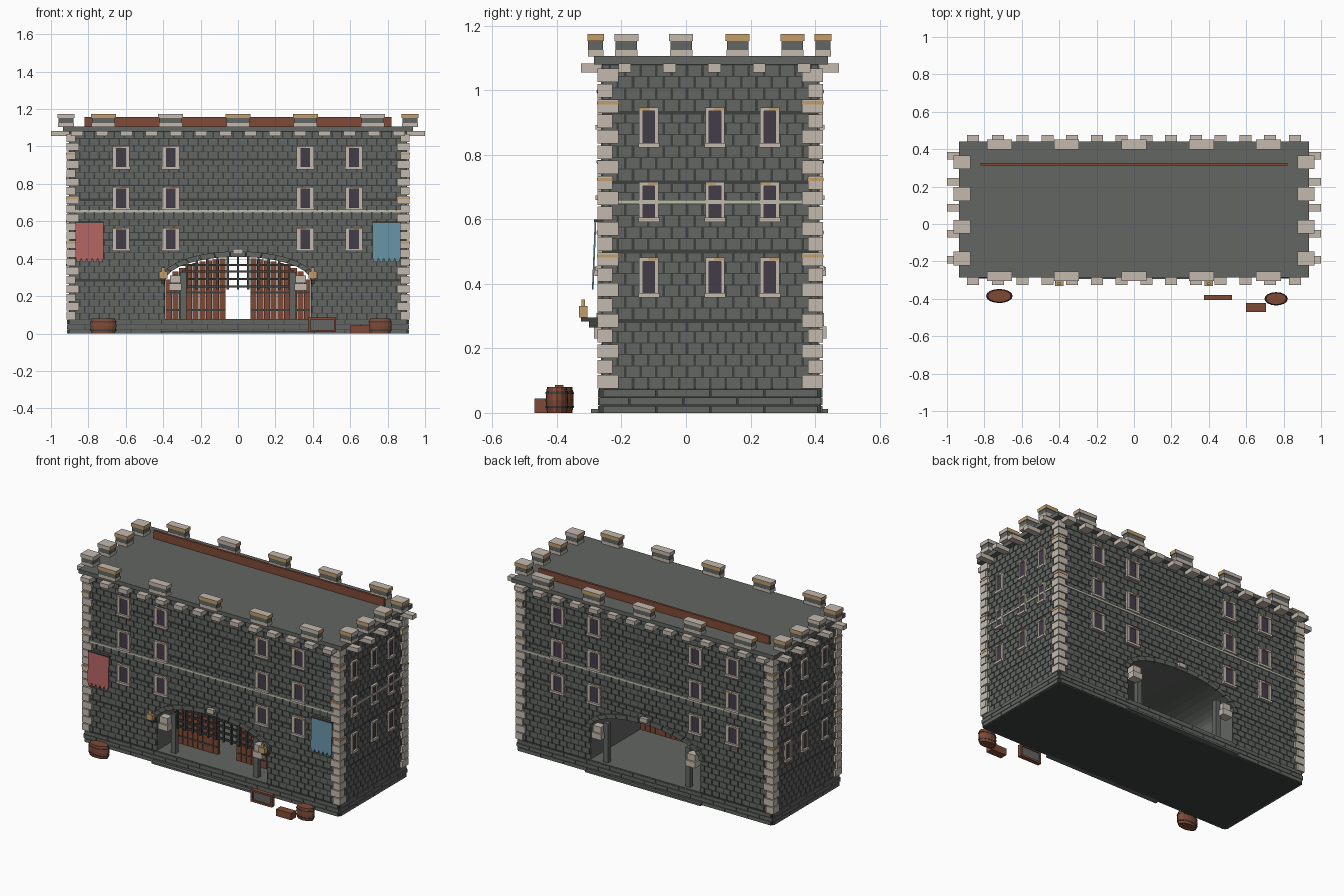
import bpy, bmesh, math, random
from mathutils import Matrix, Vector

if "Cube" in bpy.data.objects:
    bpy.data.objects.remove(bpy.data.objects["Cube"])

random.seed(4)


def mat(name, r, g, b):
    m = bpy.data.materials.new(name)
    lin = [((c / 255 + 0.055) / 1.055) ** 2.4 for c in (r, g, b)]
    m.diffuse_color = (*lin, 1)
    m.use_nodes = True
    m.node_tree.nodes["Principled BSDF"].inputs["Base Color"].default_value = m.diffuse_color
    return m


STONE = mat("grey stone", 98, 102, 98)
MORTAR = mat("dark mortar", 62, 65, 63)
LIGHT = mat("pale stone", 196, 186, 175)
TAN = mat("tan stone", 194, 158, 108)
COURSE = mat("cream course", 190, 190, 172)
WOOD = mat("red brown wood", 128, 74, 54)
GLASS = mat("dark glass", 68, 60, 74)
RED = mat("red cloth", 178, 100, 98)
BLUE = mat("blue cloth", 104, 146, 165)

X, Y0, Y1, Z0, Z1 = 0.9, -0.26, 0.41, 0.075, 1.08   # wall planes
AW, AZ, AH = 0.39, 0.28, 0.13                      # arch half width, spring, rise


def finish(name, bm, *mats):
    bmesh.ops.recalc_face_normals(bm, faces=bm.faces)
    me = bpy.data.meshes.new(name)
    bm.to_mesh(me)
    bm.free()
    ob = bpy.data.objects.new(name, me)
    for m in mats:
        me.materials.append(m)
    bpy.context.collection.objects.link(ob)
    return ob


def boxes(name, m, items):
    """One object from (x0, x1, y0, y1, z0, z1) boxes."""
    bm = bmesh.new()
    for x0, x1, y0, y1, z0, z1 in items:
        mx = Matrix.Translation(((x0 + x1) / 2, (y0 + y1) / 2, (z0 + z1) / 2))
        bmesh.ops.create_cube(bm, size=1, matrix=mx @ Matrix.Diagonal((abs(x1 - x0), abs(y1 - y0), z1 - z0, 1)))
    return finish(name, bm, m)


def prism(bm, pts, y0, y1):
    """Extrude an XZ outline along y."""
    f = bm.faces.new([bm.verts.new((x, y0, z)) for x, z in pts])
    ex = bmesh.ops.extrude_face_region(bm, geom=[f])["geom"]
    bmesh.ops.translate(bm, vec=(0, y1 - y0, 0), verts=[v for v in ex if isinstance(v, bmesh.types.BMVert)])


def on(side, u0, u1, d0, d1, z0, z1):
    """Box on a wall: u along the wall, d outwards."""
    if side == "front":
        return (u0, u1, Y0 - d1, Y0 - d0, z0, z1)
    if side == "back":
        return (u0, u1, Y1 + d0, Y1 + d1, z0, z1)
    if side == "right":
        return (X + d0, X + d1, u0, u1, z0, z1)
    return (-X - d1, -X - d0, u0, u1, z0, z1)


SIDES = ("front", "back", "left", "right")


def span(side):
    return (-X, X) if side in ("front", "back") else (Y0, Y1)


def arch(t, grow=0.0):
    return ((AW + grow) * math.cos(t), AZ + (AH + grow) * math.sin(t))


# wall core with arched passage
arc = [arch(math.pi * (1 - i / 20)) for i in range(21)]
bm = bmesh.new()
prism(bm, [(-X, Z0), (-AW, Z0)] + arc + [(AW, Z0), (X, Z0), (X, Z1), (-X, Z1)], Y0, Y1)
core = finish("wall_core", bm, MORTAR, STONE)
for p in core.data.polygons:
    if abs(p.center.x) < 0.41 and p.center.z < 0.5 and abs(p.normal.y) < 0.5:
        p.material_index = 1

# wall bricks, running bond, clipped at the arch
ROWS = 28
H = (Z1 - Z0) / ROWS
bricks = []
for s in SIDES:
    a, b = span(s)
    n = 34 if b - a > 1 else 14
    w = (b - a) / n
    for r in range(ROWS):
        z0 = Z0 + r * H
        z1 = z0 + H - (0.012 if r % 6 == 5 else 0.003)
        q = max(0, z0 - AZ) / AH
        xo = AW * math.sqrt(1 - q * q) if q < 1 else 0
        for k in range(n + 1):
            u0 = max(a, a + (k - 0.5 * (r % 2)) * w) + 0.004
            u1 = min(b, a + (k + 1 - 0.5 * (r % 2)) * w) - 0.004
            if s in ("front", "back") and xo:
                if u0 < 0:
                    u1 = min(u1, -xo)
                else:
                    u0 = max(u0, xo)
            if u1 - u0 > 0.006:
                bricks.append(on(s, u0, u1, -0.002, 0.004, z0, z1))
boxes("wall_bricks", STONE, bricks)

# plinth with three courses, passage floor and thresholds
boxes("plinth_core", MORTAR, [(-0.905, 0.905, -0.268, 0.418, 0, Z0)])
slabs = [(-AW, AW, -0.27, 0.42, 0.07, 0.078)]
for s in SIDES:
    a, b = span(s)
    n = round((b - a) / 0.17)
    w = (b - a) / n
    for r in range(3):
        for k in range(n + 1):
            u0 = max(a - 0.01, a + (k - 0.5 * (r % 2)) * w) + 0.002
            u1 = min(b + 0.01, a + (k + 1 - 0.5 * (r % 2)) * w) - 0.002
            if u1 - u0 > 0.01:
                slabs.append(on(s, u0, u1, 0, 0.013, r * 0.025, r * 0.025 + 0.022))
slabs += [(-0.41, 0.41, -0.295, -0.26, 0, 0.012), (-0.41, 0.41, 0.41, 0.44, 0, 0.012)]
boxes("plinth_slabs", STONE, slabs)

# string course
boxes("string_course", COURSE, [on(s, *span(s), 0, 0.01, 0.647, 0.66) for s in SIDES])

# corner quoins, alternating long and short
quoins, stains = [], []
for sx in (-1, 1):
    for y, sy in ((Y0, -1), (Y1, 1)):
        for i in range(21):
            lx, ly = (0.05, 0.032) if i % 2 else (0.032, 0.05)
            z = 0.075 + i * 0.0475
            x0, x1 = sorted((sx * (X + 0.018), sx * (X - lx)))
            y0, y1 = sorted((y + sy * 0.014, y - sy * ly))
            quoins.append((x0, x1, y0, y1, z, z + 0.042))
            if i in (8, 13, 18):
                stains.append((x0 - 0.002, x1 + 0.002, y0 - 0.002, y1 + 0.002, z + 0.026, z + 0.036))
boxes("quoins", LIGHT, quoins)
boxes("quoin_stains", TAN, stains)

# windows: surround of four stones, glass plate, tan patch on the lintel
frames, panes, patches = [], [], []
for s in SIDES:
    long = s in ("front", "back")
    us = (-0.625, -0.36, 0.36, 0.62) if long else (-0.115, 0.09, 0.26)
    zs = (0.503, 0.722, 0.94) if long else (0.42, 0.653, 0.885)
    hw, gw = (0.046, 0.026) if long else (0.03, 0.018)
    for u in us:
        for z in zs:
            frames += [on(s, u - hw, u + hw, 0, 0.016, z + 0.05, z + 0.062),
                       on(s, u - hw - 0.003, u + hw + 0.003, 0, 0.02, z - 0.062, z - 0.048),
                       on(s, u - hw, u - gw, 0, 0.014, z - 0.05, z + 0.052),
                       on(s, u + gw, u + hw, 0, 0.014, z - 0.05, z + 0.052)]
            panes.append(on(s, u - gw, u + gw, 0, 0.007, z - 0.049, z + 0.051))
            c = u + random.choice((-1, 1)) * hw * 0.4
            patches.append(on(s, c - hw * 0.5, c + hw * 0.5, 0.01, 0.018, z + 0.053, z + 0.06))
boxes("window_surrounds", LIGHT, frames)
boxes("window_glass", GLASS, panes)
boxes("window_stains", TAN, patches)

# roof slab, corbels below it, ridge beam
boxes("roof_slab", STONE, [(-0.935, 0.935, -0.285, 0.44, 1.08, 1.106)])
corbels = []
for s in SIDES:
    us = [-0.86 + i * 0.1323 for i in range(14)] if s in ("front", "back") else [-0.19 + i * 0.139 for i in range(5)]
    d = 0.065 if s in ("front", "back") else 0.1
    hw = 0.032 if d < 0.08 else 0.02
    corbels += [on(s, u - hw, u + hw, 0, d, 1.055, 1.083) for u in us]
boxes("corbels", LIGHT, corbels)
boxes("roof_beam", WOOD, [(-0.82, 0.82, 0.312, 0.326, 1.1, 1.158)])

# battlements: pale base, grey block, cap with tan sides
spots = [(x, y, 0.067, 0.026) for x in (-0.72, -0.36, 0, 0.36, 0.72) for y in (-0.28, 0.425)]
spots += [(x, y, 0.045, 0.037) for x in (-0.92, 0.92) for y in (-0.185, -0.015, 0.16, 0.33)]


def tier(name, m, k, z0, z1):
    return boxes(name, m, [(x - a * k, x + a * k, y - b * k, y + b * k, z0, z1) for x, y, a, b in spots])


tier("merlon_bases", LIGHT, 0.93, 1.104, 1.125)
tier("merlon_blocks", STONE, 0.9, 1.125, 1.152)
caps = tier("merlon_caps", LIGHT, 1.0, 1.152, 1.174)
caps.data.materials.append(TAN)
for p in caps.data.polygons:
    if abs(p.normal.z) < 0.5 and random.random() < 0.6:
        p.material_index = 1

# arch ring, keystones and imposts on both fronts
bm = bmesh.new()
for y0, y1 in ((Y0 - 0.014, Y0 + 0.02), (Y1 - 0.02, Y1 + 0.014)):
    for i in range(15):
        t0, t1 = (math.pi * (i + e) / 15 for e in (0.03, 0.97))
        prism(bm, [arch(t0), arch(t0, 0.03), arch(t1, 0.03), arch(t1)], y0, y1)
finish("arch_ring", bm, STONE)
stones = []
for s in ("front", "back"):
    stones.append(on(s, -0.026, 0.026, -0.01, 0.024, 0.425, 0.452))
    for k in (-0.335, 0.335):
        stones += [on(s, k - 0.034, k + 0.034, -0.03, 0.025, 0.23, 0.268),
                   on(s, k - 0.028, k + 0.028, -0.03, 0.018, 0.27, 0.31)]
boxes("keystones_and_imposts", LIGHT, stones)
boxes("gate_jambs", STONE, [(s * 0.293 - 0.017, s * 0.293 + 0.017, y, y + 0.03, Z0, 0.33)
                            for s in (-1, 1) for y in (-0.24, 0.37)])

# raised portcullis
bars = [(-0.3, 0.3, -0.225, -0.213, z, z + 0.012) for z in (0.245, 0.285, 0.325, 0.36)]
for i in range(-5, 6):
    x = i * 0.055
    top = AZ + AH * math.sqrt(1 - (x / AW) ** 2)
    bars.append((x - 0.006, x + 0.006, -0.23, -0.218, 0.235, top))
boxes("portcullis", MORTAR, bars)

# plank gate leaves
planks, straps = [], []
for s in (-1, 1):
    for i in range(9):
        a = 0.066 + i * 0.036
        top = AZ + AH * math.sqrt(max(0, 1 - ((a + 0.034) / AW) ** 2)) - 0.005
        x0, x1 = sorted((s * a, s * (a + 0.033)))
        planks.append((x0, x1, -0.11, -0.09, Z0, top))
    x0, x1 = sorted((s * 0.07, s * 0.385))
    straps += [(x0, x1, -0.113, -0.093, z, z + 0.01) for z in (0.12, 0.215)]
boxes("gate_planks", WOOD, planks)
boxes("gate_straps", MORTAR, straps)

# lanterns on brackets
boxes("lantern_brackets", MORTAR, [b for s in (-0.4, 0.4) for b in (
    (s - 0.01, s + 0.01, -0.325, -0.26, 0.283, 0.295), (s - 0.008, s + 0.008, -0.3, -0.26, 0.265, 0.283))])
boxes("lanterns", TAN, [b for s in (-0.4, 0.4) for b in (
    (s - 0.022, s + 0.022, -0.332, -0.305, 0.295, 0.332), (s - 0.01, s + 0.01, -0.324, -0.313, 0.332, 0.352))])

# banners with scalloped hems, slightly slanted
for name, m, x0, x1 in (("red_banner", RED, -0.868, -0.72), ("blue_banner", BLUE, 0.72, 0.868)):
    w = (x1 - x0) / 5
    hem = []
    for i in range(5):
        hem += [(x0 + (i + f) * w, z) for f, z in ((0.05, 0.4), (0.2, 0.383), (0.8, 0.383), (0.95, 0.4))]
    bm = bmesh.new()
    prism(bm, [(x0, 0.595), (x0, 0.4)] + hem + [(x1, 0.4), (x1, 0.595)], -0.283, -0.278)
    for v in bm.verts:
        v.co.y -= (0.595 - v.co.z) * 0.04
    finish(name, bm, m)
boxes("banner_rods", MORTAR, [(x - 0.075, x + 0.075, -0.285, -0.26, 0.592, 0.599) for x in (-0.794, 0.794)])


# barrels: bulged staves with hoops
def barrel(name, x, y, rx, ry, h):
    for part, m, rings in (("staves", WOOD, [(0, 0.88), (0.25, 0.97), (0.5, 1), (0.75, 0.97), (1, 0.88)]),
                           ("hoop_low", MORTAR, [(0.18, 0.99), (0.27, 1.02)]),
                           ("hoop_high", MORTAR, [(0.73, 1.02), (0.82, 0.99)])):
        bm = bmesh.new()
        loops = [[bm.verts.new((x + rx * k * math.cos(i * math.pi / 8), y + ry * k * math.sin(i * math.pi / 8), h * f))
                  for i in range(16)] for f, k in rings]
        for a, b in zip(loops, loops[1:]):
            for i in range(16):
                bm.faces.new((a[i - 1], a[i], b[i], b[i - 1]))
        bm.faces.new(loops[0])
        bm.faces.new(loops[-1])
        finish(name + "_" + part, bm, m)


barrel("left_barrel", -0.72, -0.385, 0.07, 0.037, 0.08)
barrel("right_barrel", 0.76, -0.4, 0.061, 0.035, 0.08)

# crate and framed trough by the wall
boxes("crate", WOOD, [(0.6, 0.707, -0.47, -0.422, 0, 0.044)])
boxes("trough_frame", WOOD, [(0.375, 0.525, -0.406, -0.38, 0.008, 0.02), (0.375, 0.525, -0.406, -0.38, 0.075, 0.086),
                             (0.375, 0.387, -0.406, -0.38, 0.02, 0.075), (0.513, 0.525, -0.406, -0.38, 0.02, 0.075)])
boxes("trough_panel", STONE, [(0.385, 0.515, -0.396, -0.386, 0.015, 0.08)])
